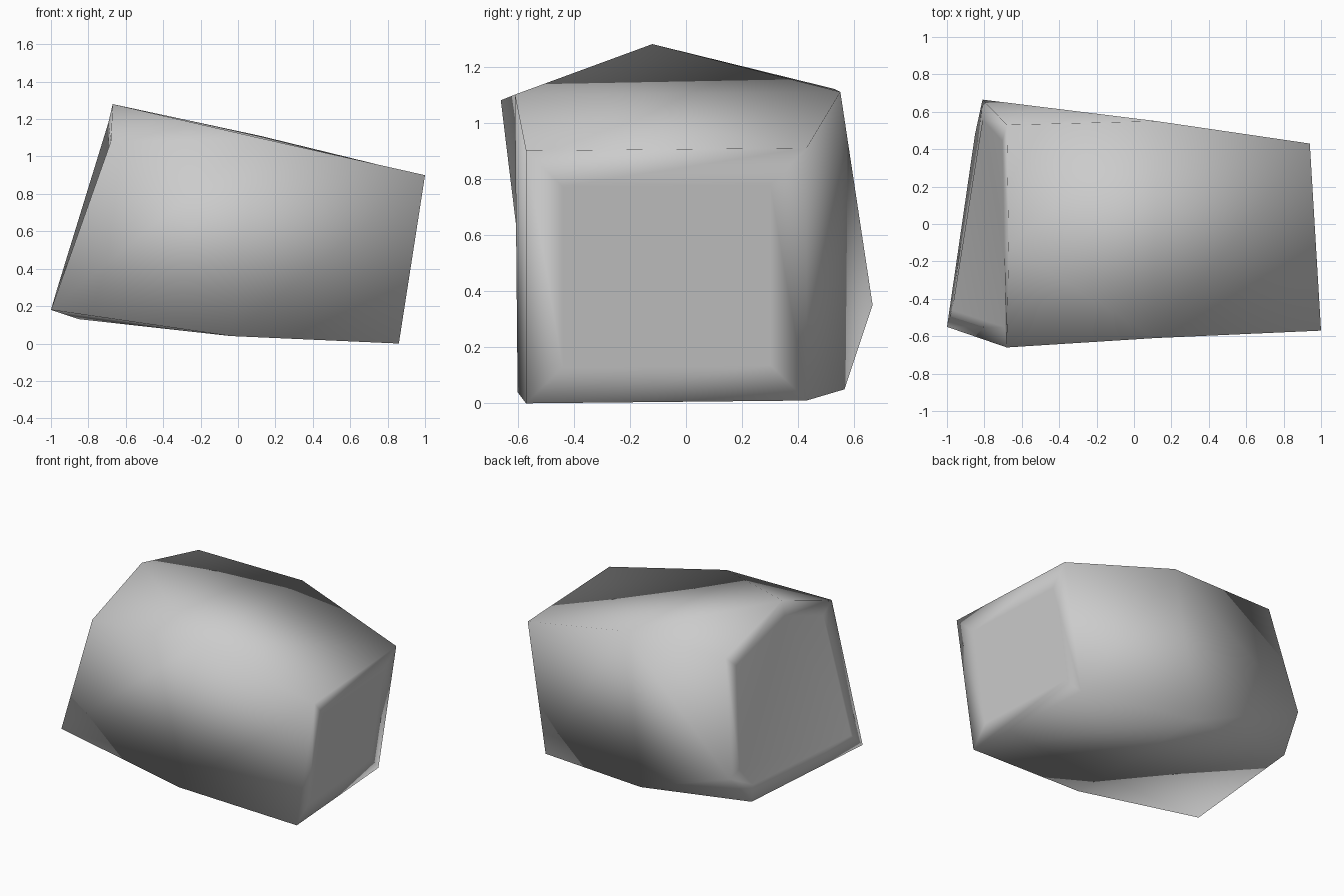
import bpy
import bmesh

# Remove the default object
cube = bpy.data.objects.get("Cube")
if cube:
    bpy.data.objects.remove(cube, do_unlink=True)

# Stone material
stone = bpy.data.materials.new("stone_grey")
stone.use_nodes = True
grey = (0.6, 0.6, 0.6, 1.0)
stone.diffuse_color = grey
stone.node_tree.nodes["Principled BSDF"].inputs["Base Color"].default_value = grey

bm = bmesh.new()


def ring(points):
    return [bm.verts.new(p) for p in points]


# Cross-sections, each going front top, back top, back bottom, front bottom
wide = ring([(-0.68, -0.66, 1.08), (-0.68, 0.53, 1.12), (-0.85, 0.48, 0.13), (-1.0, -0.55, 0.18)])
middle = ring([(0.11, -0.61, 1.1), (0.12, 0.55, 1.11), (-0.04, 0.565, 0.05), (-0.04, -0.6, 0.04)])
narrow = ring([(1.0, -0.57, 0.9), (0.94, 0.43, 0.91), (0.8, 0.43, 0.01), (0.86, -0.57, 0.0)])

# Bulges on the top and back edges of the wide end
bulges = ring([(-0.67, -0.12, 1.28), (-0.81, 0.665, 0.35)])

# Side walls: quads, or three triangles around a bulge
for i in range(4):
    j = (i + 1) % 4
    bm.faces.new((middle[i], middle[j], narrow[j], narrow[i]))
    if i < 2:
        b = bulges[i]
        bm.faces.new((wide[i], b, middle[i]))
        bm.faces.new((b, middle[j], middle[i]))
        bm.faces.new((b, wide[j], middle[j]))
    else:
        bm.faces.new((wide[i], wide[j], middle[j], middle[i]))

# End caps with a narrow rim
wide_cap = bm.faces.new((wide[0], bulges[0], wide[1], bulges[1], wide[2], wide[3]))
narrow_cap = bm.faces.new(narrow)
bmesh.ops.recalc_face_normals(bm, faces=bm.faces[:])
for cap, rim in ((wide_cap, 0.1), (narrow_cap, 0.13)):
    bmesh.ops.inset_individual(bm, faces=[cap], thickness=rim, use_even_offset=True)

for face in bm.faces:
    face.smooth = True

mesh = bpy.data.meshes.new("rock")
bm.to_mesh(mesh)
bm.free()
mesh.materials.append(stone)
rock = bpy.data.objects.new("rock", mesh)
bpy.context.collection.objects.link(rock)
